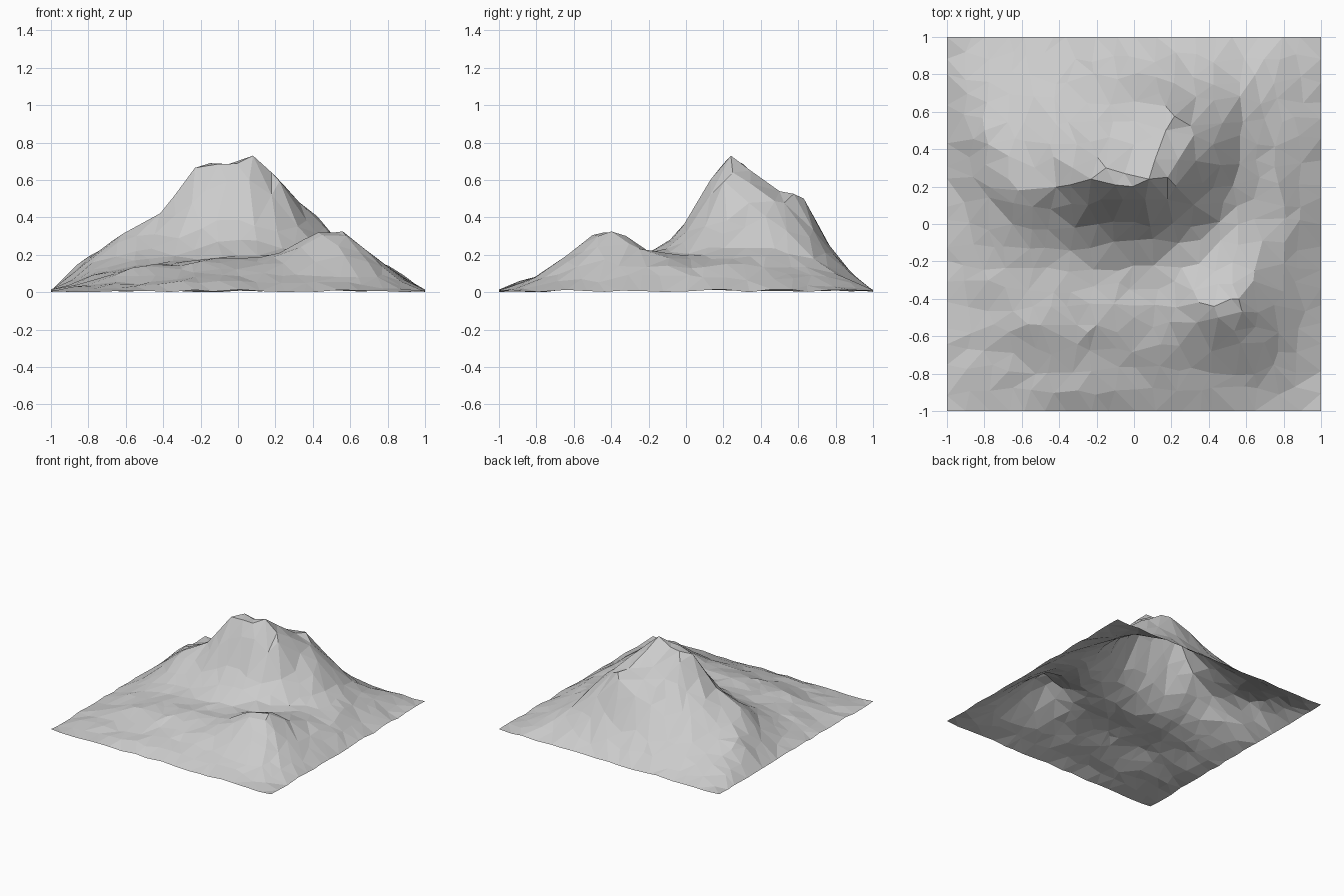
import bpy, math, random
from mathutils import Vector
from mathutils.geometry import delaunay_2d_cdt

if "Cube" in bpy.data.objects:
    bpy.data.objects.remove(bpy.data.objects["Cube"])

random.seed(7)

# Coarse height profiles (1/100 unit), back to front, each read from x=-0.8 to x=0.8
PROFILES = [
    (8, 11, 14, 17, 19, 20, 17, 11, 6),
    (14, 20, 28, 38, 47, 50, 36, 18, 9),
    (18, 28, 40, 52, 56, 57, 43, 22, 12),
    (16, 30, 43, 60, 65, 58, 34, 20, 14),
    (11, 21, 27, 34, 37, 33, 22, 19, 14),
    (9, 14, 17, 19, 20, 20, 21, 22, 14),
    (7, 12, 15, 17, 18, 20, 28, 29, 13),
    (5, 9, 12, 13, 14, 17, 21, 21, 11),
    (3, 4, 6, 7, 8, 8, 9, 9, 5),
]
RIM = 1.0
ROWS = [(RIM,) * 11] + [(RIM, *r, RIM) for r in reversed(PROFILES)] + [(RIM,) * 11]

# Summits, shoulders, bench edges and knolls: x, y, z
SUMMITS = [
    (0.08, 0.24, 0.73), (-0.05, 0.27, 0.685), (-0.15, 0.30, 0.69), (-0.23, 0.24, 0.665),
    (0.18, 0.25, 0.64), (0.17, 0.63, 0.50), (0.17, 0.50, 0.54), (0.0, 0.55, 0.515),
    (0.06, 0.13, 0.60), (-0.06, 0.13, 0.59), (-0.18, 0.13, 0.54), (0.18, 0.13, 0.52),
    (0.52, -0.40, 0.32), (0.45, -0.50, 0.305), (0.56, -0.40, 0.325),
    (-0.80, 0.50, 0.19), (-0.62, 0.18, 0.31), (0.78, 0.88, 0.05),
    (-0.5, -0.54, 0.14), (-0.2, -0.54, 0.165), (0.0, -0.5, 0.175),
    (-0.3, -0.89, 0.06), (-0.1, -0.89, 0.06),
]


def spline(p, t):
    """Catmull-Rom through four values."""
    a, b, c, d = p
    return b + 0.5 * t * (c - a + t * (2*a - 5*b + 4*c - d + t * (3*(b - c) + d - a)))


def along(values, u):
    i = min(int(u), len(values) - 2)
    pick = [values[min(max(i + k, 0), len(values) - 1)] for k in (-1, 0, 1, 2)]
    return spline(pick, u - i)


def base_height(x, y):
    u, v = (x + 1) * 5, (y + 1) * 5
    return along([along(r, u) for r in ROWS], v) / 100


LIFTS = [(sx, sy, sz - base_height(sx, sy)) for sx, sy, sz in SUMMITS]


def height(x, y):
    """Profile height, blended toward nearby summits."""
    pull = total = 0
    for sx, sy, lift in LIFTS:
        w = math.exp(-((x - sx) ** 2 + (y - sy) ** 2) / 0.012)
        pull += w * lift
        total += w
    return base_height(x, y) + pull / max(1, total)


# Irregular scatter of terrain points on a jittered lattice, straight along the rim
N = 18
STEP = 2 / N
points = [Vector(s[:2]) for s in SUMMITS]
heights = [s[2] for s in SUMMITS]
for j in range(N + 1):
    for i in range(N + 1):
        side_x, side_y = i in (0, N), j in (0, N)
        x = -1 + i * STEP + (0 if side_x else random.uniform(-0.3, 0.3) * STEP)
        y = -1 + j * STEP + (0 if side_y else random.uniform(-0.3, 0.3) * STEP)
        if any(math.hypot(x - s[0], y - s[1]) < 0.06 for s in SUMMITS):
            continue
        if side_x and side_y:
            z = 0.01
        elif side_x or side_y:
            z = random.uniform(0.0, 0.015)
        else:
            z = max(0.01, height(x, y) + random.uniform(-0.008, 0.008))
        points.append(Vector((x, y)))
        heights.append(z)

# Triangulated mountain sheet, open underneath
verts, _, faces, origins, _, _ = delaunay_2d_cdt(points, [], [], 0, 1e-5)
low = min(heights)
coords = [(v.x, v.y, heights[o[0]] - low) for v, o in zip(verts, origins)]
mesh = bpy.data.meshes.new("mountain_terrain")
mesh.from_pydata(coords, [], faces)
mesh.update()
mountain = bpy.data.objects.new("mountain_terrain", mesh)
bpy.context.collection.objects.link(mountain)
for p in mesh.polygons:
    p.use_smooth = False
